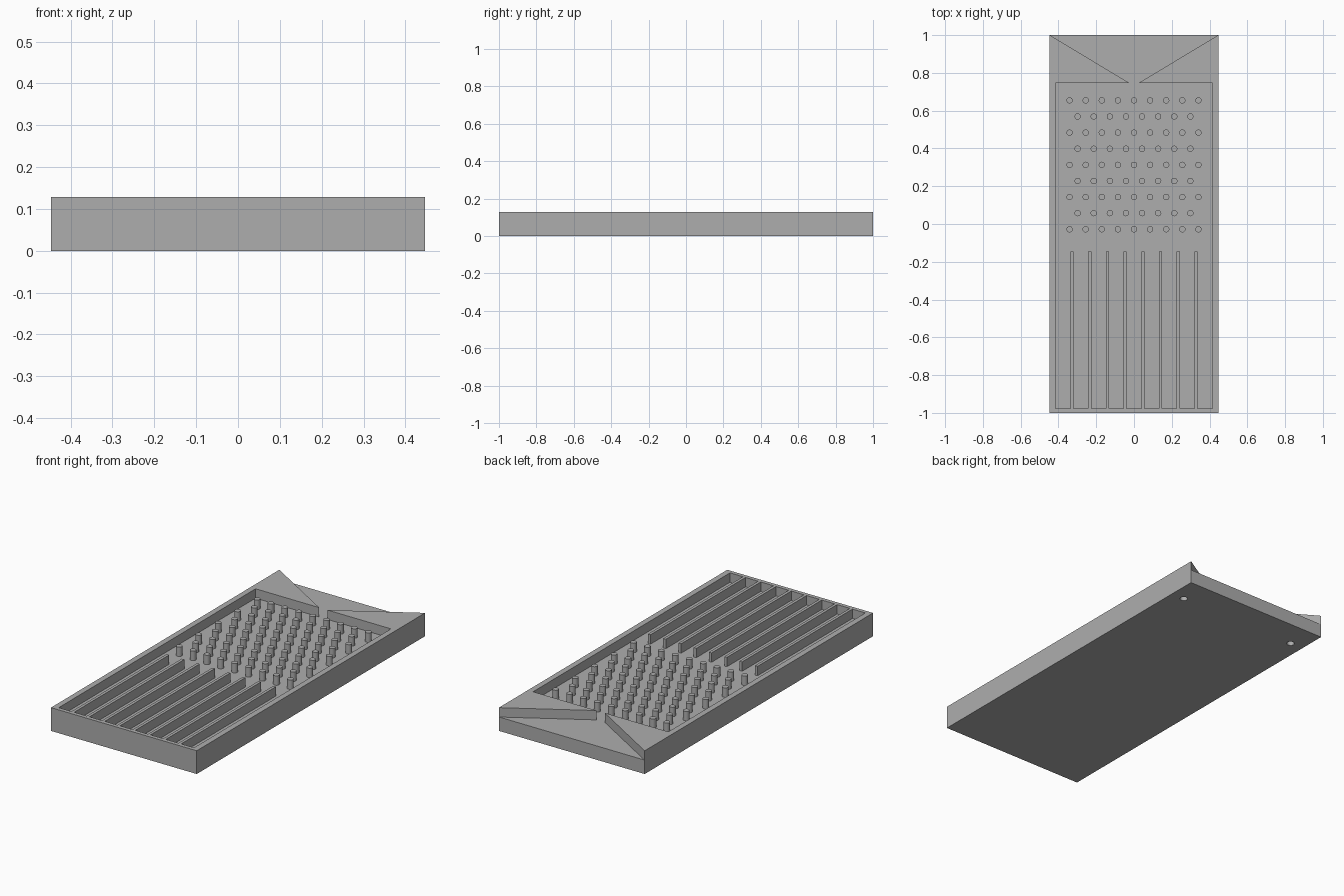
import bpy, bmesh, math

cube = bpy.data.objects.get("Cube")
if cube:
    bpy.data.objects.remove(cube, do_unlink=True)

HALF_W, HALF_L, TOP, FLOOR = 0.447, 1.0, 0.129, 0.077
INNER_W, INNER_FRONT, INNER_BACK = 0.415, -0.978, 0.747
FIN_BACK, FIN_PITCH, FIN_W, FIN_COUNT = -0.146, 0.0937, 0.016, 8
PIN_PITCH, PIN_R, PIN_FRONT, PIN_ROWS = 0.0853, 0.0165, -0.028, 9
GAP = 0.025

grey = bpy.data.materials.new("plain grey")
grey.use_nodes = True
colour = (0.42, 0.42, 0.42, 1)
grey.diffuse_color = colour
grey.node_tree.nodes["Principled BSDF"].inputs["Base Color"].default_value = colour


def finish(name, bm):
    bmesh.ops.recalc_face_normals(bm, faces=bm.faces)
    mesh = bpy.data.meshes.new(name)
    bm.to_mesh(mesh)
    bm.free()
    mesh.materials.append(grey)
    obj = bpy.data.objects.new(name, mesh)
    bpy.context.collection.objects.link(obj)
    return obj


def prism(name, outline, z0, z1):
    bm = bmesh.new()
    face = bm.faces.new([bm.verts.new((x, y, z0)) for x, y in outline])
    out = bmesh.ops.extrude_face_region(bm, geom=[face])
    verts = [g for g in out["geom"] if isinstance(g, bmesh.types.BMVert)]
    bmesh.ops.translate(bm, verts=verts, vec=(0, 0, z1 - z0))
    return finish(name, bm)


def cylinders(name, centres, radius, z0, z1, sides=20):
    bm = bmesh.new()
    for x, y in centres:
        out = bmesh.ops.create_cone(bm, cap_ends=True, segments=sides, radius1=radius,
                                    radius2=radius, depth=z1 - z0)
        bmesh.ops.translate(bm, verts=out["verts"], vec=(x, y, (z0 + z1) / 2))
    return finish(name, bm)


def select(obj):
    bpy.ops.object.select_all(action="DESELECT")
    obj.select_set(True)
    bpy.context.view_layer.objects.active = obj


def cut(obj, cutter):
    cutter.hide_render = True
    mod = obj.modifiers.new("cut", "BOOLEAN")
    mod.operation, mod.solver, mod.object = "DIFFERENCE", "EXACT", cutter
    select(obj)
    bpy.ops.object.modifier_apply(modifier=mod.name)
    bpy.data.objects.remove(cutter, do_unlink=True)


# Tray block
tray = prism("tray", [(-HALF_W, -HALF_L), (HALF_W, -HALF_L),
                      (HALF_W, HALF_L), (-HALF_W, HALF_L)], 0, TOP)

# Recess: comb-shaped front leaving the fins, then narrow gap and funnel inlet
outline = [(-INNER_W, INNER_FRONT)]
for i in range(FIN_COUNT):
    x = (i - (FIN_COUNT - 1) / 2) * FIN_PITCH
    left, right = x - FIN_W / 2, x + FIN_W / 2
    outline += [(left, INNER_FRONT), (left, FIN_BACK),
                (right, FIN_BACK), (right, INNER_FRONT)]
outline += [(INNER_W, INNER_FRONT), (INNER_W, INNER_BACK), (GAP, INNER_BACK)]
mouth = HALF_W - 0.001
flare = 1.1
reach = GAP + (mouth - GAP) * (flare - INNER_BACK) / (HALF_L - INNER_BACK)
outline += [(reach, flare), (-reach, flare), (-GAP, INNER_BACK), (-INNER_W, INNER_BACK)]
cut(tray, prism("recess_cutter", outline, FLOOR, TOP + 0.1))

# Blind holes in the underside
cut(tray, cylinders("hole_cutter", [(-0.367, 0.845), (0.367, 0.845)], 0.02, -0.05, 0.06, 24))

# Staggered field of pins
centres = []
for row in range(PIN_ROWS):
    count = 9 - row % 2
    for i in range(count):
        centres.append(((i - (count - 1) / 2) * PIN_PITCH, PIN_FRONT + row * PIN_PITCH))
pins = cylinders("pins", centres, PIN_R, FLOOR, TOP)

for obj in (tray, pins):
    select(obj)
    bpy.ops.object.shade_smooth_by_angle(angle=math.radians(30))
